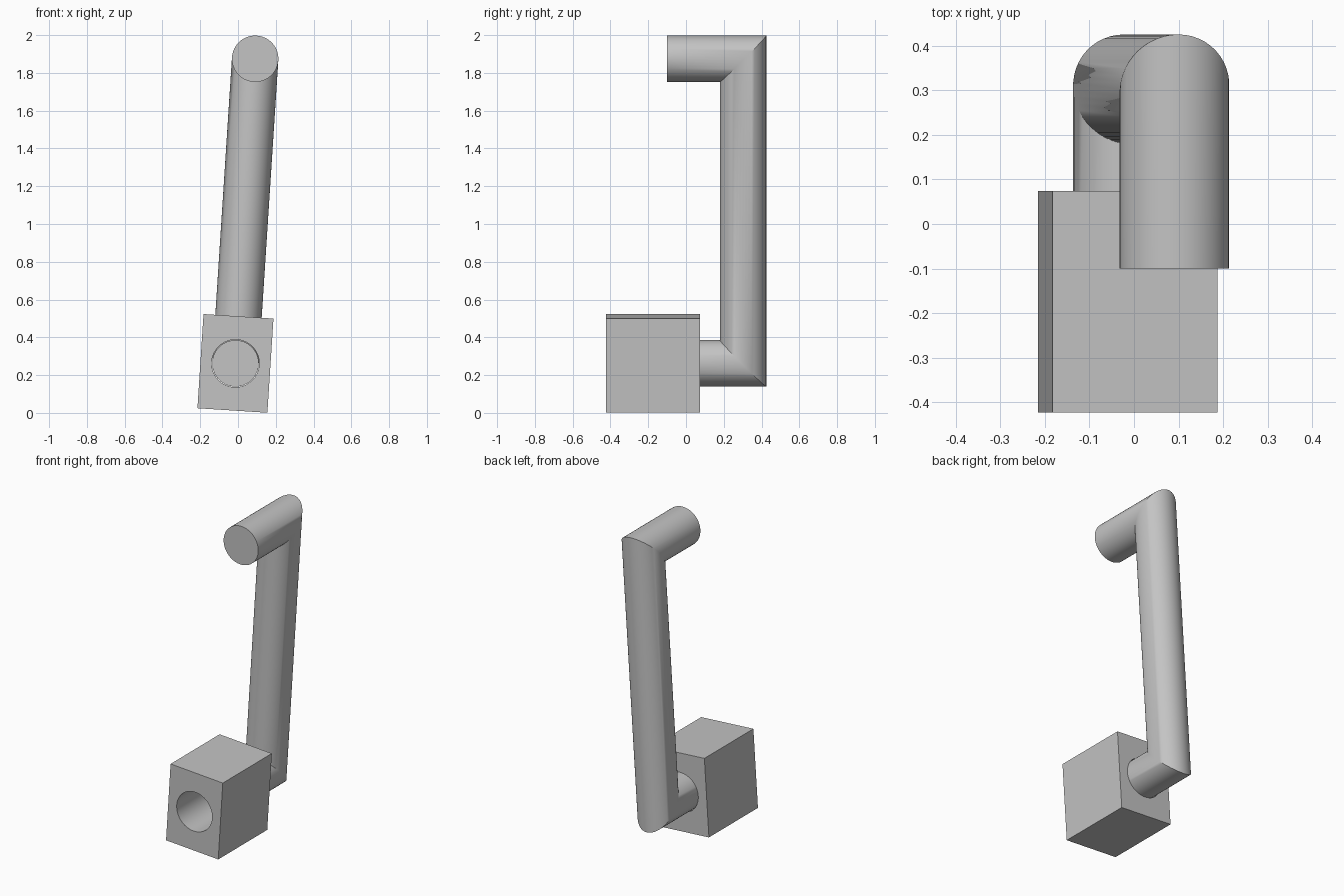
import bpy, bmesh
from math import sin, cos, pi, radians
from mathutils import Matrix

cube = bpy.data.objects.get("Cube")
if cube:
    bpy.data.objects.remove(cube, do_unlink=True)

SIDES = 48
ROD_R, BORE_R = 0.123, 0.126
PLACE = Matrix.Translation((-0.0135, 0, 0.262)) @ Matrix.Rotation(radians(3.7), 4, 'Y')

grey = bpy.data.materials.new("plain grey")
grey.use_nodes = True
colour = (0.55, 0.55, 0.55, 1)
grey.diffuse_color = colour
grey.node_tree.nodes["Principled BSDF"].inputs["Base Color"].default_value = colour


def add_object(name, bm):
    """Turn a bmesh into a tilted, grey object."""
    bmesh.ops.recalc_face_normals(bm, faces=bm.faces)
    mesh = bpy.data.meshes.new(name)
    bm.to_mesh(mesh)
    bm.free()
    mesh.transform(PLACE)
    mesh.materials.append(grey)
    obj = bpy.data.objects.new(name, mesh)
    bpy.context.collection.objects.link(obj)
    return obj


def select(obj):
    bpy.ops.object.select_all(action='DESELECT')
    obj.select_set(True)
    bpy.context.view_layer.objects.active = obj


def smooth(obj):
    select(obj)
    bpy.ops.object.shade_smooth_by_angle(angle=radians(30))


# Bent rod: rings at each end and at both mitred corners
# (y, z, outward y, outward z)
rings = [(-0.14, 0, 0, -1), (0.302, 0, 1, -1), (0.302, 1.616, 1, 1), (-0.10, 1.616, 0, 1)]
bm = bmesh.new()
loops = []
for y, z, oy, oz in rings:
    loop = []
    for i in range(SIDES):
        a = 2 * pi * i / SIDES
        c, s = ROD_R * cos(a), ROD_R * sin(a)
        loop.append(bm.verts.new((c, y + oy * s, z + oz * s)))
    loops.append(loop)
for a, b in zip(loops, loops[1:]):
    for i in range(SIDES):
        j = (i + 1) % SIDES
        bm.faces.new((a[i], a[j], b[j], b[i]))
bm.faces.new(loops[0])
bm.faces.new(loops[-1])
smooth(add_object("bent_rod", bm))

# Block that the rod plugs into
bm = bmesh.new()
bmesh.ops.create_cube(bm, size=1, matrix=Matrix.Translation((0, -0.174, 0))
                      @ Matrix.Diagonal((0.371, 0.497, 0.4995, 1)))
block = add_object("socket_block", bm)

# Round bore straight through the block
bm = bmesh.new()
bmesh.ops.create_cone(bm, cap_ends=True, segments=SIDES, radius1=BORE_R, radius2=BORE_R, depth=0.8,
                      matrix=Matrix.Translation((0, -0.174, 0)) @ Matrix.Rotation(pi / 2, 4, 'X'))
cutter = add_object("bore_cutter", bm)
cutter.hide_render = True
bore = block.modifiers.new("bore", 'BOOLEAN')
bore.operation = 'DIFFERENCE'
bore.solver = 'EXACT'
bore.object = cutter
select(block)
bpy.ops.object.modifier_apply(modifier=bore.name)
bpy.data.objects.remove(cutter, do_unlink=True)
smooth(block)
